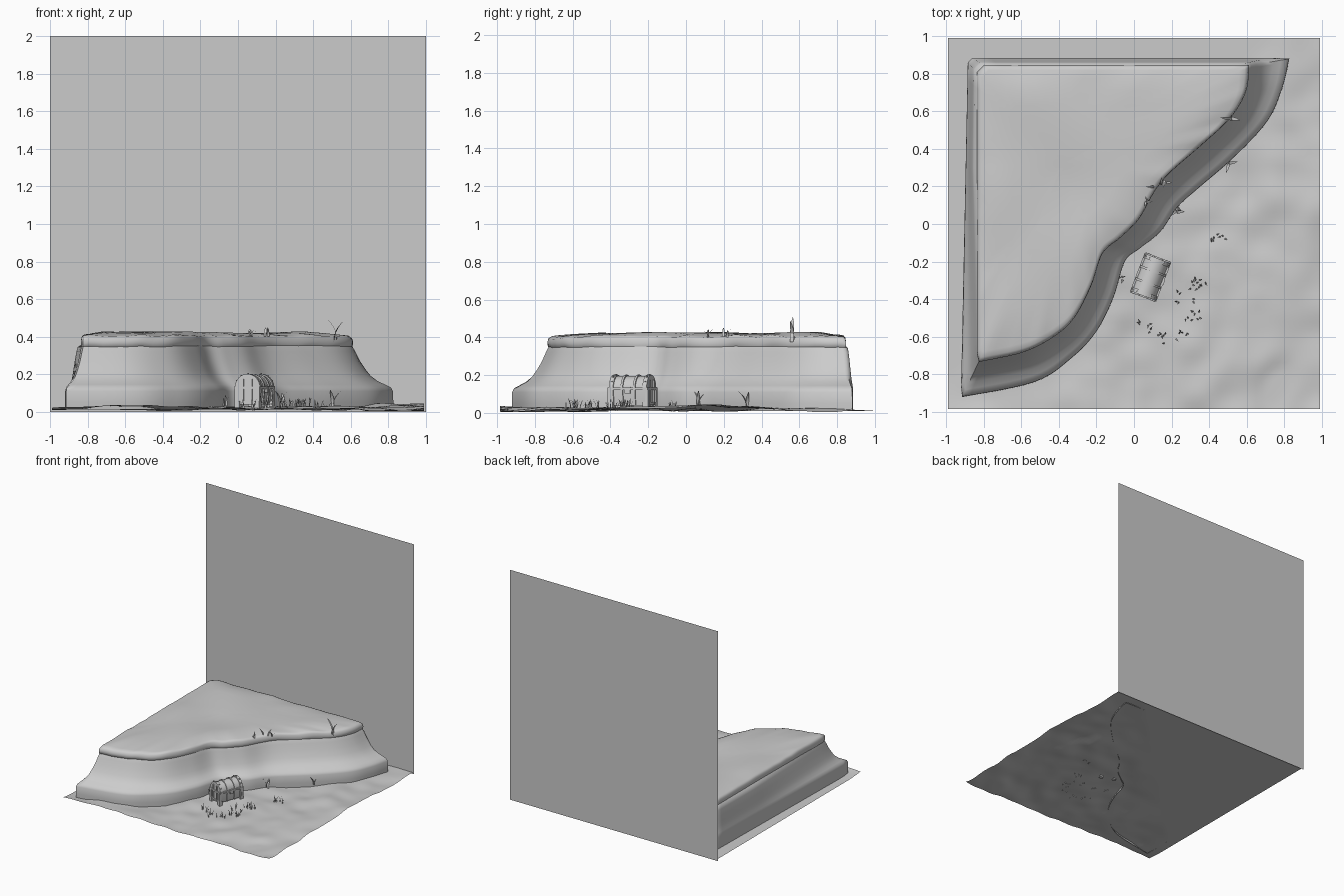
import bpy, math, random
from mathutils import Vector, Matrix, noise

if "Cube" in bpy.data.objects:
    bpy.data.objects.remove(bpy.data.objects["Cube"])

random.seed(4)


def make(name, verts, faces, angle=40):
    me = bpy.data.meshes.new(name)
    me.from_pydata([tuple(v) for v in verts], [], faces)
    me.shade_smooth()
    me.set_sharp_from_angle(angle=math.radians(angle))
    ob = bpy.data.objects.new(name, me)
    bpy.context.collection.objects.link(ob)
    return ob


def loft(name, rings, cap_first=True, cap_last=True, angle=40):
    n = len(rings[0])
    verts = [v for r in rings for v in r]
    faces = []
    for k in range(len(rings) - 1):
        for i in range(n):
            j = (i + 1) % n
            faces.append((k * n + i, k * n + j, (k + 1) * n + j, (k + 1) * n + i))
    if cap_first:
        faces.append(tuple(reversed(range(n))))
    if cap_last:
        faces.append(tuple(range((len(rings) - 1) * n, len(rings) * n)))
    return make(name, verts, faces, angle)


def ground_z(x, y):
    n = noise.noise(Vector((x * 2.6 + 3, y * 2.6, 0.4))) + 0.5 * noise.noise(Vector((x * 6, y * 6, 2)))
    open_side = min(1, max(0, (x - y + 0.25) / 0.5))
    return 0.011 + open_side * max(-0.007, min(0.036, 0.013 + 0.032 * n))


# back wall
make("back_wall", [(-1, .99, 0), (1, .99, 0), (1, .99, 2), (-1, .99, 2)], [(0, 1, 2, 3)])

# rolling ground sheet
N = 64
gv = [(x, y, ground_z(x, y)) for y in [-.985 + 1.975 * j / N for j in range(N + 1)]
      for x in [-.99 + 1.98 * i / N for i in range(N + 1)]]
gf = [(j * (N + 1) + i, j * (N + 1) + i + 1, (j + 1) * (N + 1) + i + 1, (j + 1) * (N + 1) + i)
      for j in range(N) for i in range(N)]
make("ground", gv, gf)

# plateau outline: (top x, top y, base x, base y) along the winding front face
front = [(.60, .84, .825, .88), (.583, .70, .79, .73), (.50, .56, .71, .55), (.34, .41, .53, .355),
         (.18, .27, .34, .19), (.10, .17, .23, .09), (.02, .03, .14, -.04), (-.08, -.07, .03, -.13),
         (-.17, -.15, -.05, -.20), (-.23, -.32, -.11, -.39), (-.32, -.49, -.20, -.57),
         (-.43, -.59, -.33, -.71), (-.59, -.67, -.53, -.84), (-.82, -.72, -.915, -.92)]
sides = [front[-1], (-.83, -.68, -.92, -.86), (-.83, .80, -.885, .86), (-.79, .84, -.86, .885), (.60, .84, .81, .885)]
F = [Vector(p) for p in front]
pairs, weight = [], []
for i in range(len(F) - 1):
    a, b, c, d = F[max(i - 1, 0)], F[i], F[i + 1], F[min(i + 2, len(F) - 1)]
    for k in range(6):
        t = k / 6
        pairs.append(.5 * (2 * b + (c - a) * t + (2 * a - 5 * b + 4 * c - d) * t * t
                           + (3 * b - a - 3 * c + d) * t ** 3))
        weight.append(1.0)
for p, q in zip(sides, sides[1:]):
    p, q = Vector(p), Vector(q)
    steps = max(1, int((q - p).length / .12))
    for k in range(steps):
        v = p.lerp(q, k / steps)
        pairs.append(v)
        # steep at the back, easing into the front slope
        weight.append(max(.35, min(1, .35 - .65 * (v.y - .3) / 1.0)))
pairs.reverse()
weight.reverse()

# cliff body, flaring to a bulging foot
profile = [(1, .011), (1.01, .05), (1.0, .11), (.95, .13), (.81, .145), (.63, .165), (.48, .19),
           (.37, .22), (.22, .27), (.11, .32), (.05, .345), (0, .36)]
rings = []
for t, z in profile:
    ring = []
    for p, w in zip(pairs, weight):
        s = t ** w
        ring.append((p[0] + (p[2] - p[0]) * s, p[1] + (p[3] - p[1]) * s, z))
    rings.append(ring)
loft("cliff", rings, cap_first=False, cap_last=False, angle=60)

# grassy cap with a rounded, slightly ragged drooping lip
C = Vector((-.38, .32))
rings = []
for f, dz in [(.985, .352), (.998, .341), (1.01, .347), (1.014, .37), (1.008, .392), (.99, .404), (.96, .408),
              (.88, .41), (.75, .41), (.6, .41), (.45, .41), (.3, .41), (.15, .41), (.04, .41)]:
    ring = []
    for p in pairs:
        v = C + (Vector(p[:2]) - C) * f
        z = dz + .008 * noise.noise(Vector((p[0] * 9, p[1] * 9, 7))) * max(0, min(1, (f - .8) * 8))
        if f < .95:
            z += min(1, (.96 - f) / .2) * (.01 + .018 * noise.noise(Vector((v.x * 2.6, v.y * 2.6, 1))))
        ring.append((v.x, v.y, z))
    rings.append(ring)
loft("grass_cap", rings, cap_first=False, angle=70)

# treasure chest, built along local x with its front towards -y
chest = Matrix.Translation((.088, -.283, .02)) @ Matrix.Rotation(math.radians(69), 4, 'Z')


def arch(grow=0.0, z0=.02):
    pts = [(-.056 - grow, z0), (.056 + grow, z0)]
    for i in range(13):
        a = math.pi * i / 12
        pts.append(((.066 + grow) * math.cos(a), .105 + (.07 + grow) * math.sin(a)))
    return pts


def prism(name, pts, x0, x1):
    return loft(name, [[chest @ Vector((x, y, z)) for y, z in pts] for x in (x0, x1)], angle=35)


def block(name, x, y, z, sx, sy, sz):
    pts = [(y - sy / 2, z - sz / 2), (y + sy / 2, z - sz / 2), (y + sy / 2, z + sz / 2), (y - sy / 2, z + sz / 2)]
    return prism(name, pts, x - sx / 2, x + sx / 2)


prism("chest_body", arch(), -.1, .1)
for i, (x, w) in enumerate([(-.095, .024), (-.035, .012), (.035, .012), (.095, .024)]):
    prism("chest_band_%d" % i, arch(.007), x - w / 2, x + w / 2)
for s in (-1, 1):
    block("chest_rim", 0, s * .068, .108, .22, .014, .014)
    block("chest_end_rim", s * .108, 0, .108, .012, .145, .014)
    block("chest_end_sill", s * .107, 0, .03, .01, .12, .014)
    for y in (-.024, .024):
        block("chest_end_slat", s * .106, y, .09, .014, .01, .13)
    for t in (-1, 1):
        block("chest_foot", s * .1, t * .056, .018, .03, .03, .04)
        block("chest_corner", s * .106, t * .06, .07, .016, .022, .08)
    # rivets on the lid bands
    for a in range(30, 180, 30):
        y, z = .074 * math.cos(math.radians(a)), .105 + .078 * math.sin(math.radians(a))
        block("chest_rivet", s * .095, y, z, .008, .008, .008)
block("chest_lock", 0, -.072, .1, .03, .012, .035)


# grass: curved tapering blades gathered in tufts
def tuft(name, x, y, z, count, height, spread, width, lean=.5, turn=0):
    verts, faces = [], []
    for i in range(count):
        a = turn + 2 * math.pi * i / count + random.uniform(-.3, .3)
        d = Vector((math.cos(a), math.sin(a), 0))
        side = Vector((-d.y, d.x, 0))
        base = Vector((x + random.uniform(-spread, spread), y + random.uniform(-spread, spread) * .6, z))
        h, n = height * random.uniform(.7, 1), len(verts)
        for k in range(6):
            t = k / 5
            mid = base + d * (h * lean * t * t) + Vector((0, 0, h * t * (1.15 - .15 * t)))
            w = width * (1 - t) ** .6 * (.6 + .8 * t)
            verts += [mid - side * w, mid + side * w]
            if k:
                q = n + 2 * k
                faces.append((q - 2, q - 1, q + 1, q))
    make(name, verts, faces)


for x, y, c in [(.45, -.08, 9), (.34, -.32, 14), (.27, -.39, 6), (.31, -.49, 9), (.07, -.55, 7),
                (.16, -.61, 6), (.25, -.60, 6)]:
    tuft("short_grass", x, y, ground_z(x, y) - .005, c, .06, .045, .005, .35)
tuft("tall_grass_cap", .52, .565, .375, 2, .14, .012, .014, .5, 3.1)
tuft("grass_cap_edge", .14, .21, .40, 4, .055, .04, .009, .8)
tuft("grass_cap_edge", .06, .12, .40, 3, .045, .02, .008, .8)
tuft("tall_grass_foot", .51, .32, .03, 3, .11, .02, .012, .6)
tuft("tall_grass_foot", .24, .065, .03, 3, .09, .015, .012, .5)
tuft("tall_grass_foot", -.075, -.29, .03, 3, .07, .015, .008, .4)
